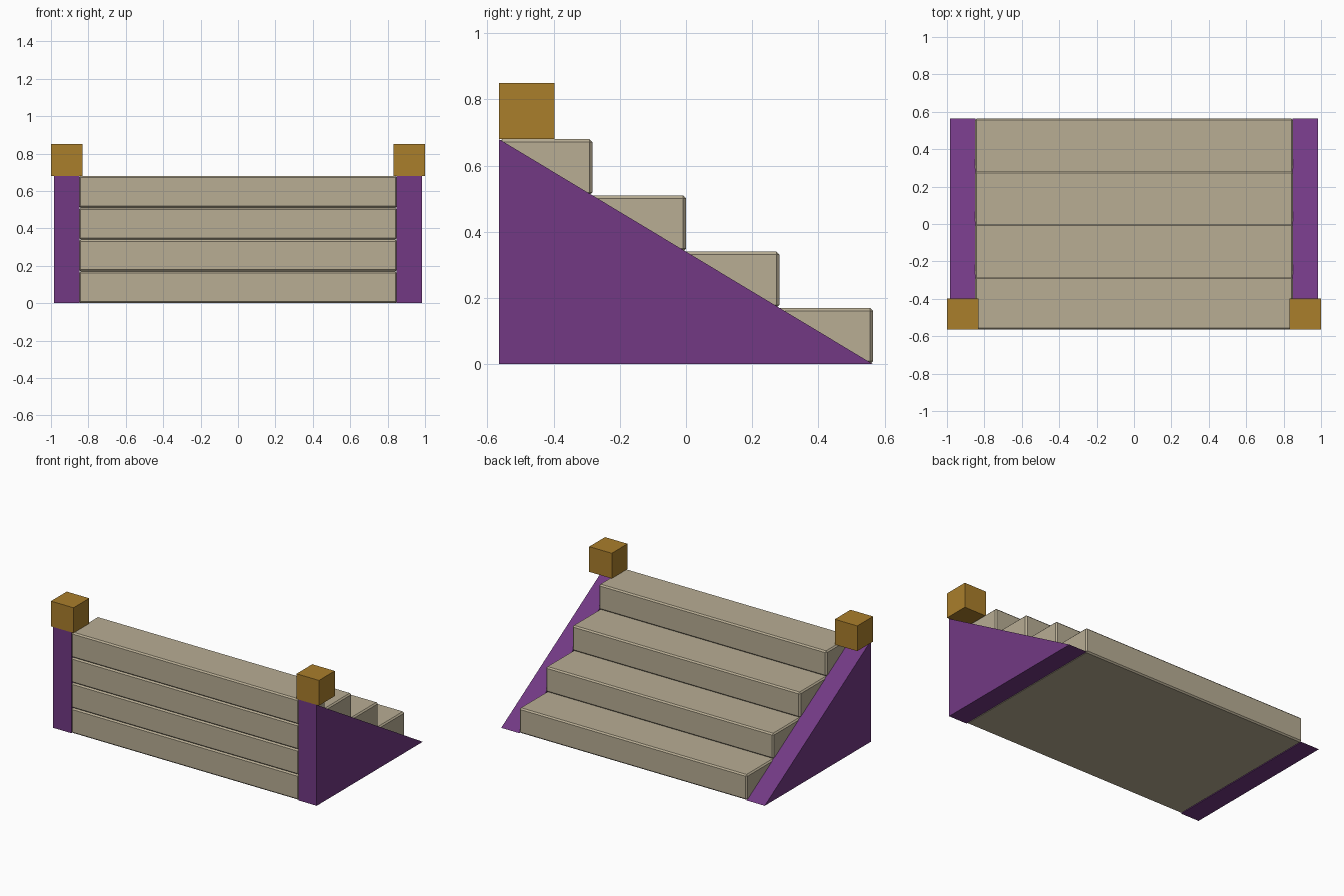
import bpy, bmesh

if "Cube" in bpy.data.objects:
    bpy.data.objects.remove(bpy.data.objects["Cube"])


def material(name, rgb):
    """Flat material from 0-255 sRGB values."""
    lin = [((c / 255 + 0.055) / 1.055) ** 2.4 for c in rgb]
    m = bpy.data.materials.new(name)
    m.diffuse_color = (*lin, 1)
    m.use_nodes = True
    m.node_tree.nodes["Principled BSDF"].inputs["Base Color"].default_value = m.diffuse_color
    return m


STONE = material("beige_stone", (184, 173, 148))
PURPLE = material("purple_paint", (114, 57, 132))
GOLD = material("gold_brown", (170, 126, 43))

BACK, RISE, RUN, STEPS = 0.565, 0.17, 0.2825, 4


def prism(name, profile, x0, x1, mat, bevel=0):
    """Extrude a (y, z) profile from x0 to x1."""
    bm = bmesh.new()
    face = bm.faces.new([bm.verts.new((x0, y, z)) for y, z in profile])
    ext = bmesh.ops.extrude_face_region(bm, geom=[face])
    moved = [v for v in ext["geom"] if isinstance(v, bmesh.types.BMVert)]
    bmesh.ops.translate(bm, verts=moved, vec=(x1 - x0, 0, 0))
    bmesh.ops.recalc_face_normals(bm, faces=bm.faces)
    if bevel:
        bmesh.ops.bevel(bm, geom=bm.edges[:], offset=bevel, segments=1,
                        affect='EDGES')
    me = bpy.data.meshes.new(name)
    bm.to_mesh(me)
    bm.free()
    me.materials.append(mat)
    ob = bpy.data.objects.new(name, me)
    bpy.context.collection.objects.link(ob)
    return ob


def rect(y0, y1, z0, z1):
    return [(y0, z0), (y1, z0), (y1, z1), (y0, z1)]


# Chamfered slabs stacked into steps, descending towards +y
for i in range(STEPS):
    prism(f"step_{i + 1}", rect(-BACK, BACK - RUN * i, RISE * i, RISE * (i + 1)),
          -0.85, 0.85, STONE, bevel=0.009)

# Sloped side walls with a cube post cap on each tall end
top = RISE * STEPS
for side, s in (("left", -1), ("right", 1)):
    prism(f"{side}_side_wall", [(-BACK, 0), (BACK, 0), (-BACK, top)],
          s * 0.847, s * 0.983, PURPLE)
    prism(f"{side}_post_cap", rect(-BACK, -BACK + 0.168, top, top + 0.17),
          s * 0.832, s * 1.0, GOLD)
